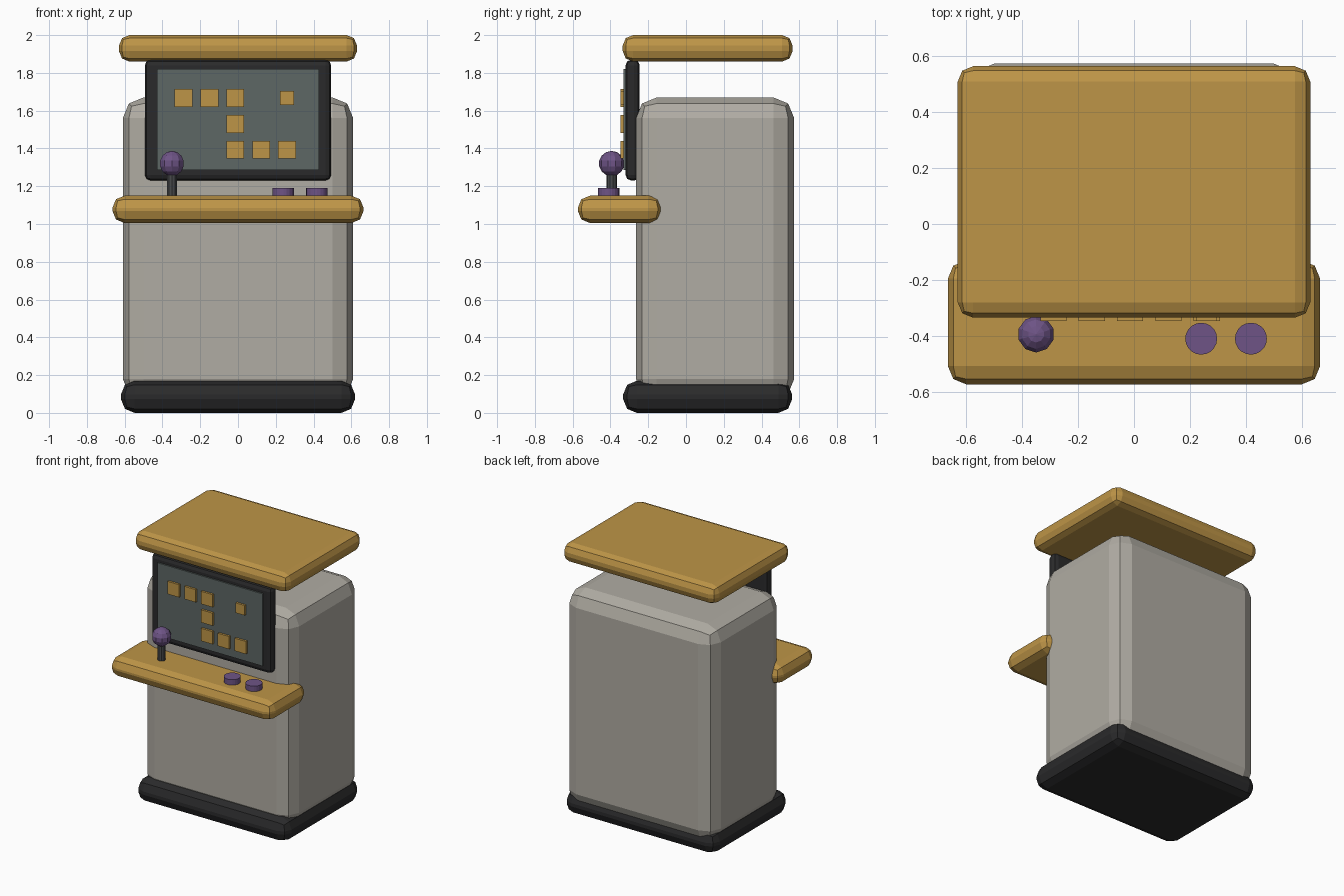
import bpy, bmesh
from mathutils import Matrix

if "Cube" in bpy.data.objects:
    bpy.data.objects.remove(bpy.data.objects["Cube"])


def material(name, rgb):
    def linear(c):
        c /= 255
        return c / 12.92 if c <= 0.04045 else ((c + 0.055) / 1.055) ** 2.4
    m = bpy.data.materials.new(name)
    m.diffuse_color = [linear(c) for c in rgb] + [1]
    m.use_nodes = True
    m.node_tree.nodes["Principled BSDF"].inputs["Base Color"].default_value = m.diffuse_color
    return m


GREY = material("warm grey", (176, 172, 163))
OCHRE = material("ochre", (190, 149, 71))
BLACK = material("soft black", (42, 42, 43))
STEEL = material("dark steel", (72, 74, 76))
GLASS = material("screen green grey", (93, 103, 101))
PURPLE = material("purple", (110, 84, 134))


def finish(bm, name, mat):
    mesh = bpy.data.meshes.new(name)
    bm.to_mesh(mesh)
    bm.free()
    mesh.materials.append(mat)
    obj = bpy.data.objects.new(name, mesh)
    bpy.context.collection.objects.link(obj)
    return obj


def box(name, xs, ys, zs, mat, bevel=0.0):
    """Box between the given limits, with two-step chamfered edges."""
    bm = bmesh.new()
    bmesh.ops.create_cube(bm, size=1)
    for v in bm.verts:
        v.co = [lo + (hi - lo) * (c + 0.5) for c, (lo, hi) in zip(v.co, (xs, ys, zs))]
    obj = finish(bm, name, mat)
    if bevel:
        mod = obj.modifiers.new("rounded edges", 'BEVEL')
        mod.width = bevel
        mod.segments = 2
    return obj


def cylinder(name, x, y, z0, z1, radius, sides, mat):
    bm = bmesh.new()
    bmesh.ops.create_cone(bm, cap_ends=True, segments=sides, radius1=radius,
                          radius2=radius, depth=z1 - z0,
                          matrix=Matrix.Translation((x, y, (z0 + z1) / 2)))
    return finish(bm, name, mat)


# Main body
box("base", (-0.62, 0.62), (-0.333, 0.562), (0, 0.17), BLACK, 0.073)
box("cabinet", (-0.61, 0.61), (-0.265, 0.573), (0.07, 1.67), GREY, 0.11)
box("roof", (-0.63, 0.63), (-0.335, 0.564), (1.86, 2.0), OCHRE, 0.055)
box("control_shelf", (-0.665, 0.665), (-0.573, -0.13), (1.005, 1.15), OCHRE, 0.065)

# Screen and its frame
box("screen_frame", (-0.493, 0.493), (-0.32, -0.245), (1.23, 1.87), BLACK, 0.03)
box("screen", (-0.43, 0.43), (-0.33, -0.31), (1.285, 1.82), GLASS)

# Blocks shown on the screen: column, row, half size
step = 0.137
for i, (col, row, half) in enumerate([(-2, 1, 0.047), (-1, 1, 0.047), (0, 1, 0.047),
                                      (2, 1, 0.037), (0, 0, 0.047), (0, -1, 0.047),
                                      (1, -1, 0.047), (2, -1, 0.047)]):
    x, z = -0.014 + col * step, 1.53 + row * step
    box(f"screen_block_{i + 1}", (x - half, x + half), (-0.346, -0.328),
        (z - half, z + half), OCHRE)

# Joystick
cylinder("joystick_stem", -0.35, -0.394, 1.13, 1.29, 0.028, 10, STEEL)
bm = bmesh.new()
bmesh.ops.create_uvsphere(bm, u_segments=10, v_segments=7, radius=0.067,
                          matrix=Matrix.Translation((-0.35, -0.394, 1.32)))
finish(bm, "joystick_ball", PURPLE)

# Push buttons
for i, x in enumerate((0.24, 0.418)):
    cylinder(f"button_{i + 1}", x, -0.41, 1.13, 1.19, 0.057, 20, PURPLE)
